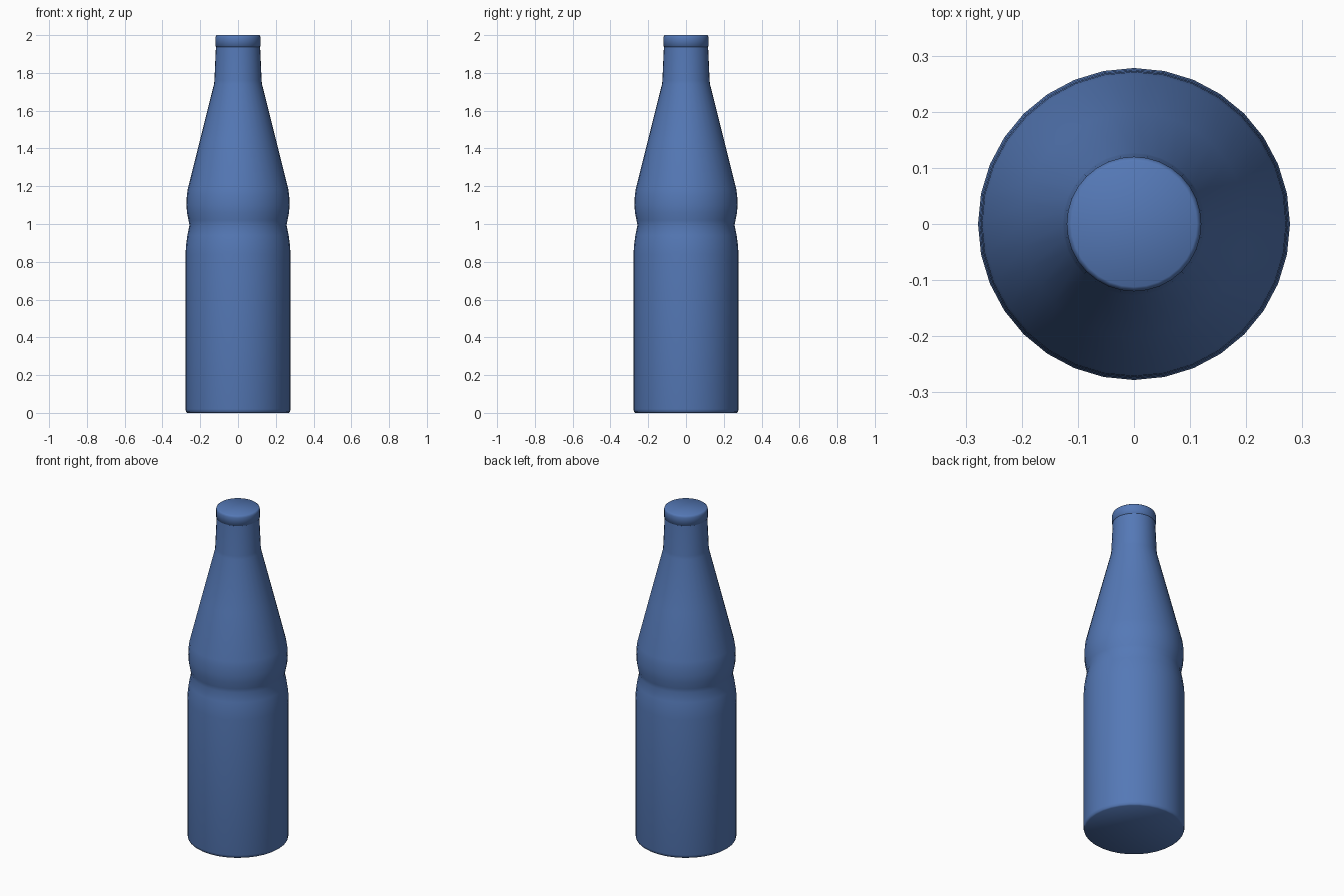
import bpy, bmesh, math

if "Cube" in bpy.data.objects:
    bpy.data.objects.remove(bpy.data.objects["Cube"])

SIDES = 32

glass = bpy.data.materials.new("blue")
glass.diffuse_color = (0.09, 0.19, 0.47, 1)
glass.use_nodes = True
glass.node_tree.nodes["Principled BSDF"].inputs["Base Color"].default_value = glass.diffuse_color


def lathe(name, profile, angle):
    """Revolve (radius, z) points around z and close both ends."""
    bm = bmesh.new()
    rings = []
    for r, z in profile:
        rings.append([bm.verts.new((r * math.sin(2 * math.pi * i / SIDES),
                                    r * math.cos(2 * math.pi * i / SIDES), z))
                      for i in range(SIDES)])
    for a, b in zip(rings, rings[1:]):
        for i in range(SIDES):
            j = (i + 1) % SIDES
            bm.faces.new((a[i], a[j], b[j], b[i]))
    bm.faces.new(rings[0])
    bm.faces.new(rings[-1])
    bmesh.ops.recalc_face_normals(bm, faces=bm.faces)
    mesh = bpy.data.meshes.new(name)
    bm.to_mesh(mesh)
    bm.free()
    mesh.materials.append(glass)
    ob = bpy.data.objects.new(name, mesh)
    bpy.context.collection.objects.link(ob)
    bpy.ops.object.select_all(action='DESELECT')
    ob.select_set(True)
    bpy.context.view_layer.objects.active = ob
    bpy.ops.object.shade_smooth_by_angle(angle=math.radians(angle))
    return ob


# Body: straight base, pinched waist, tapering shoulder and neck
lathe("bottle_body", [
    (0.268, 0.0), (0.275, 0.006), (0.278, 0.02), (0.278, 0.84),
    (0.275, 0.89), (0.268, 0.94), (0.257, 0.995), (0.262, 1.02),
    (0.27, 1.06), (0.273, 1.10), (0.271, 1.15), (0.266, 1.185),
    (0.2, 1.45), (0.127, 1.74), (0.125, 1.76), (0.117, 1.94),
], 50)

# Cap: short band with a softened top edge
lathe("bottle_cap", [
    (0.115, 1.937), (0.12, 1.94), (0.12, 1.988), (0.117, 1.996), (0.112, 2.0),
], 80)
